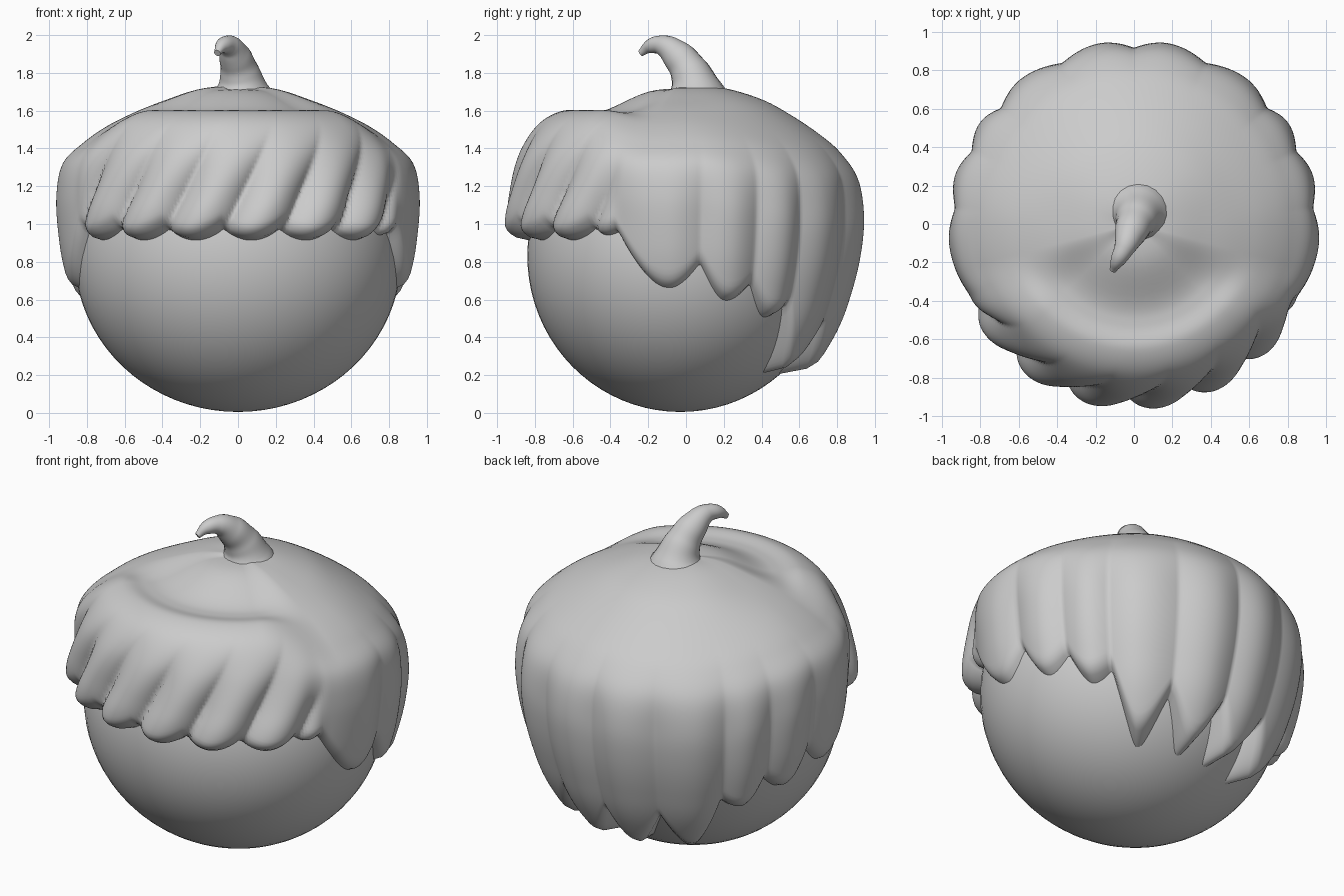
import bpy, bmesh, math
from mathutils import Vector

if "Cube" in bpy.data.objects:
    bpy.data.objects.remove(bpy.data.objects["Cube"])

# Outer hair profiles (radius, height), crown to nape
FRONT = [(0, 1.72), (.2, 1.70), (.42, 1.605), (.53, 1.59), (.65, 1.60), (.78, 1.53),
         (.88, 1.38), (.94, 1.18), (.965, 1.0), (.92, .8), (.8, .5), (.66, .18)]
SIDE = [(0, 1.73), (.2, 1.715), (.4, 1.65), (.55, 1.59), (.69, 1.52), (.82, 1.43),
        (.93, 1.32), (.965, 1.15), (.955, .95), (.92, .75), (.83, .48), (.66, .18)]
BACK = [(0, 1.74), (.2, 1.72), (.4, 1.66), (.55, 1.58), (.7, 1.48), (.82, 1.38),
        (.92, 1.24), (.955, 1.05), (.94, .85), (.89, .64), (.81, .43), (.65, .17)]
# Lock notches and tips along one side: azimuth, height, is_tip
LOCKS = [(-24, .95, 0), (-6, .65, 1), (5, .78, 0), (15, .585, 1), (24, .67, 0),
         (33, .50, 1), (41, .56, 0), (52, .205, 1), (66, .44, 0), (79, .2, 1), (90, .42, 0)]


def smooth(a, b, x):
    t = min(1, max(0, (x - a) / (b - a)))
    return t * t * (3 - 2 * t)


def mix(a, b, t):
    return a + (b - a) * t


def spline(pts, u):
    i = min(int(u), len(pts) - 2)
    t = u - i
    p1, p2 = pts[i], pts[i + 1]
    p0 = pts[i - 1] if i else p1 * 2 - p2
    p3 = pts[i + 2] if i + 2 < len(pts) else p2 * 2 - p1
    return 0.5 * (p1 * 2 + (p2 - p0) * t + (p0 * 2 - p1 * 5 + p2 * 4 - p3) * t * t
                  + (p1 * 3 - p0 - p2 * 3 + p3) * t ** 3)


def lock(az):
    """Edge height and bulge (0 notch, 1 tip) of the side and back locks."""
    a = (az + 90) % 360 - 90
    a = 180 - a if a > 90 else a
    if a <= LOCKS[0][0]:
        return .96, 0
    for (a0, z0, t0), (a1, z1, t1) in zip(LOCKS, LOCKS[1:]):
        if a <= a1:
            f = (a - a0) / (a1 - a0)
            f = math.sin(math.pi / 2 * (f if t1 else 1 - f))
            return (mix(z0, z1, f) if t1 else mix(z1, z0, f)), f
    return LOCKS[-1][1], 0


def lobe(az, z):
    """Slanted rolls of the fringe."""
    return abs(math.cos(math.pi * (az + 146 - 32 * (z - .95)) / 20.4)) ** .8


def head_radius(s, z):
    k = math.sqrt(max(0, 1 - ((z - .83) / .82) ** 2))
    return k * (.865 - .05 * s * s) - .03 * s - .025


# Head
bpy.ops.mesh.primitive_uv_sphere_add(segments=64, ring_count=40, radius=1, location=(0, -.03, .83))
head = bpy.context.object
head.name = "head"
head.scale = (.865, .81, .825)
bpy.ops.object.shade_smooth()

# Hair cap: polar surface cut off at the lock edge
N, ROWS = 400, 56
bm = bmesh.new()
cols = []
for j in range(N):
    az = -180 + 360 * j / N
    c, s = math.cos(math.radians(az)), math.sin(math.radians(az))
    wf, wb = smooth(.25, .7, -s), smooth(0, .8, s)
    mask = smooth(.36, .55, -s)
    prof = [Vector(a) * wf + Vector(b) * (1 - wf - wb) + Vector(d) * wb
            for a, b, d in zip(FRONT, SIDE, BACK)]
    edge, bulge = lock(az)
    edge = mix(edge, .97 - .06 * lobe(az, .94), mask)
    lo, hi = 4.0, 11.0
    for _ in range(24):
        m = (lo + hi) / 2
        lo, hi = (m, hi) if spline(prof, m).y > edge else (lo, m)
    col = []
    for i in range(1, ROWS + 1):
        t = i / ROWS
        t = t + .35 * t * (1 - t)
        r, z = spline(prof, lo * t)
        r -= .04 * (1 - bulge) * smooth(1.5, 1.0, z) * (1 - mask) if z < 1.5 else 0
        r -= .085 * (1 - lobe(az, z)) * mask * (1 - smooth(1.1, 1.58, z))
        w = max(0, 1 - (z - edge) / .09)
        if z < 1.3:
            r = mix(head_radius(s, z), r, math.sqrt(max(0, 1 - w * w)))
        col.append(bm.verts.new((r * c, r * s, z)))
    cols.append(col)
top = bm.verts.new((0, 0, 1.73))
for j in range(N):
    a, b = cols[j], cols[(j + 1) % N]
    bm.faces.new((top, a[0], b[0]))
    for i in range(ROWS - 1):
        bm.faces.new((a[i], a[i + 1], b[i + 1], b[i]))
bmesh.ops.recalc_face_normals(bm, faces=bm.faces)
mesh = bpy.data.meshes.new("hair_cap")
bm.to_mesh(mesh)
bm.free()
mesh.shade_smooth()
hair = bpy.data.objects.new("hair_cap", mesh)
bpy.context.collection.objects.link(hair)

# Curled tuft on the crown
path = [(.02, .05, 1.66, .2), (.02, .045, 1.73, .135), (.005, .01, 1.82, .1), (-.02, -.05, 1.895, .082),
        (-.05, -.125, 1.945, .055), (-.085, -.19, 1.94, .038), (-.11, -.24, 1.905, .018)]
curve = bpy.data.curves.new("hair_tuft", 'CURVE')
curve.dimensions = '3D'
curve.bevel_depth = 1
curve.bevel_resolution = 8
curve.use_fill_caps = True
sp = curve.splines.new('BEZIER')
sp.bezier_points.add(len(path) - 1)
for p, (x, y, z, r) in zip(sp.bezier_points, path):
    p.co, p.radius = (x, y, z), r
    p.handle_left_type = p.handle_right_type = 'AUTO'
sp.radius_interpolation = 'CARDINAL'
tuft = bpy.data.objects.new("hair_tuft", curve)
bpy.context.collection.objects.link(tuft)
